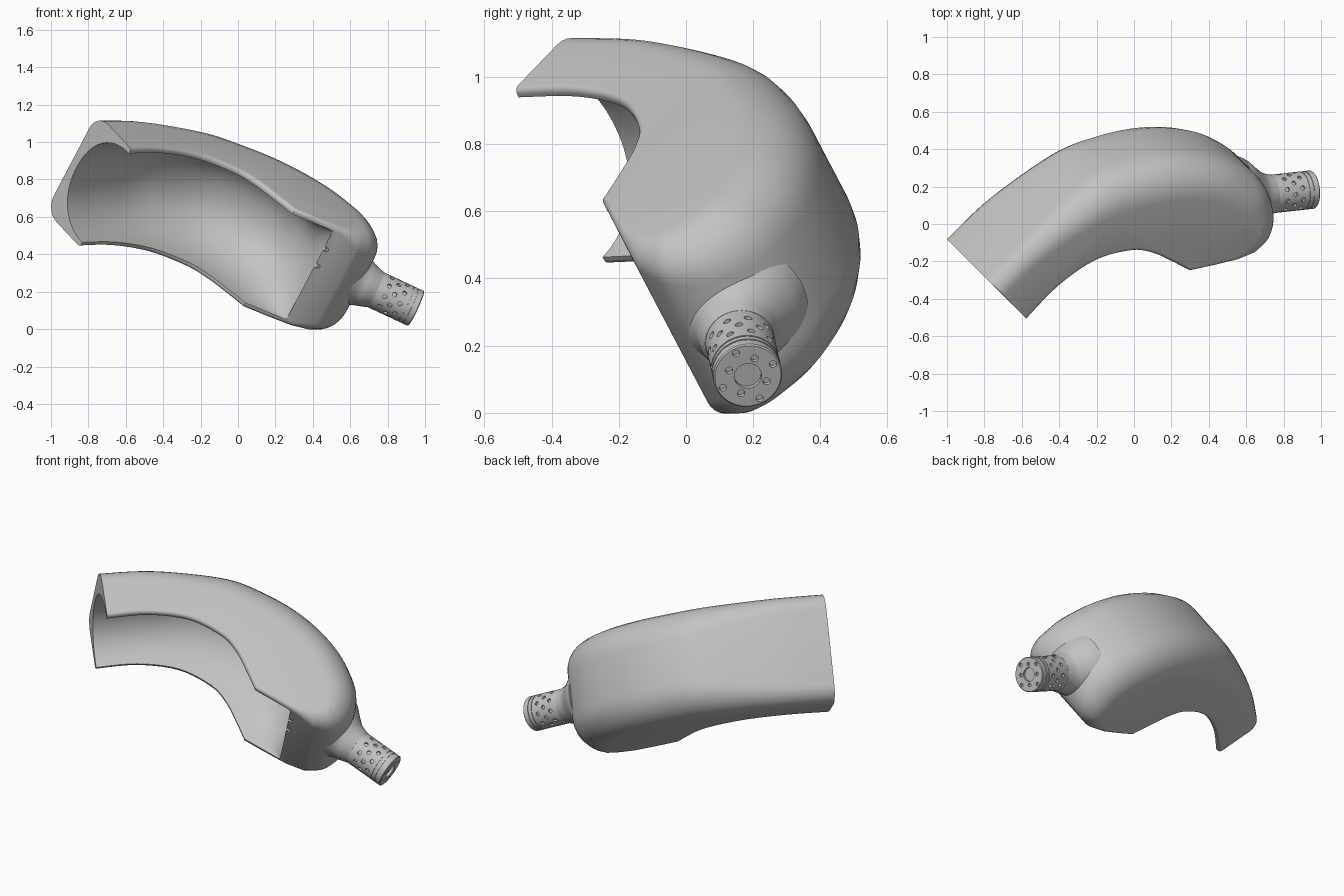
import bpy, bmesh
from math import sin, cos, pi, radians, copysign
from mathutils import Vector, Matrix

if "Cube" in bpy.data.objects:
    bpy.data.objects.remove(bpy.data.objects["Cube"])

gray = bpy.data.materials.new("plain_gray")
gray.use_nodes = True
gray.diffuse_color = (0.55, 0.55, 0.55, 1)
gray.node_tree.nodes["Principled BSDF"].inputs["Base Color"].default_value = gray.diffuse_color

# Tilted frame: bend plane is local XY, width runs along local Z
ax = Vector((1, 1, 0)).normalized()
az = Vector((0.42, -0.42, 0.8)).normalized()
ay = az.cross(ax)
FRAME = Matrix((ax, ay, az)).transposed().to_4x4()
MID, HALF = 0.422, 0.326
BOSS_AXIS = Vector((1, -1, 0)).normalized()
BOSS_UP = Vector((0, 0, 1))
BOSS_SIDE = BOSS_UP.cross(BOSS_AXIS)


def smooth_path(points, steps):
    """Catmull-Rom curve through the points."""
    p = [Vector(q) for q in points]
    p = [p[0]] + p + [p[-1]]
    out = []
    for a, b, c, d in zip(p, p[1:], p[2:], p[3:]):
        for i in range(steps):
            t = i / steps
            out.append(0.5 * (2 * b + (c - a) * t + (2 * a - 5 * b + 4 * c - d) * t ** 2
                              + (3 * b - a - 3 * c + d) * t ** 3))
    return out + [p[-1]]


def finish(name, bm):
    bmesh.ops.recalc_face_normals(bm, faces=bm.faces)
    mesh = bpy.data.meshes.new(name)
    bm.to_mesh(mesh)
    bm.free()
    mesh.materials.append(gray)
    ob = bpy.data.objects.new(name, mesh)
    ob.matrix_world = FRAME
    bpy.context.collection.objects.link(ob)
    return ob


def loft(name, rings):
    """Closed skin through equal rings of points, capped at both ends."""
    bm = bmesh.new()
    rows = [[bm.verts.new(p) for p in ring] for ring in rings]
    n = len(rows[0])
    for r, s in zip(rows, rows[1:]):
        for i in range(n):
            j = (i + 1) % n
            bm.faces.new((r[i], r[j], s[j], s[i]))
    bm.faces.new(rows[0])
    bm.faces.new(rows[-1])
    return finish(name, bm)


def pegs(name, items):
    """Short cylinders used as hole cutters: centre, direction, radius, depth."""
    bm = bmesh.new()
    for centre, direction, radius, depth in items:
        rot = direction.to_track_quat('Z', 'Y').to_matrix().to_4x4()
        bmesh.ops.create_cone(bm, cap_ends=True, segments=16, radius1=radius, radius2=radius,
                              depth=depth * 2, matrix=Matrix.Translation(centre) @ rot)
    return finish(name, bm)


def cut(target, cutter):
    cutter.hide_render = True
    bpy.context.view_layer.objects.active = target
    mod = target.modifiers.new("cut", 'BOOLEAN')
    mod.operation, mod.solver, mod.object = 'DIFFERENCE', 'EXACT', cutter
    bpy.ops.object.modifier_apply(modifier=mod.name)
    bpy.data.objects.remove(cutter)


def soften(ob, angle):
    bpy.ops.object.select_all(action='DESELECT')
    ob.select_set(True)
    bpy.context.view_layer.objects.active = ob
    bpy.ops.object.shade_smooth_by_angle(angle=radians(angle))


# Shell outline: x, y, edge rounding radius
outer = smooth_path([(-.764, .93, .1), (-.5, .93, .11), (-.25, .905, .14), (0, .86, .18),
                     (.17, .78, .2), (.35, .645, .2), (.49, .49, .2), (.59, .32, .2),
                     (.638, .16, .2), (.645, .04, .19), (.615, -.07, .18), (.55, -.16, .15),
                     (.455, -.205, .12), (.345, -.185, .08)], 4)
flap = [Vector((.255, -.112, .03)), Vector((.145, -.023, .02))]
lip = flap + smooth_path([(.035, .065, .02), (.0, .2, .02), (-.04, .325, .02), (-.11, .435, .02),
                          (-.283, .558, .02), (-.52, .612, .02), (-.764, .608, .02)], 5)

outline = []
for path in (outer, lip):
    for i, p in enumerate(path):
        t = path[min(i + 1, len(path) - 1)] - path[max(i - 1, 0)]
        inward = Vector((t.y, -t.x, 0)).normalized()
        outline.append((Vector((p.x, p.y, MID)), inward, p.z))

# Shell body: outline stacked across the width with rounded rims
STEPS = 7
levels = [(side, i / STEPS * pi / 2) for side, order in ((-1, range(STEPS, -1, -1)), (1, range(STEPS + 1)))
          for i in order]
rings = [[p + n * r * (1 - cos(a)) + Vector((0, 0, side * (HALF - r + r * sin(a))))
          for p, n, r in outline] for side, a in levels]
shell = loft("curved_shell", rings)

# Channel cut along the inside of the bend, ramping out at the flap: lip point, deepest point
channel = smooth_path([(-.9, .608, -.9, .882), (-.764, .608, -.764, .882), (-.52, .612, -.5, .885),
                       (-.283, .558, -.2, .86), (-.11, .435, .1, .73), (-.04, .325, .28, .51),
                       (.0, .2, .345, .29), (.035, .065, .325, .12), (.13, -.01, .285, .0),
                       (.215, -.085, .25, -.085)], 5)
rings = []
for s in channel:
    base = Vector((s[0], s[1], MID))
    deep = Vector((s[2], s[3], MID)) - base
    back = base - deep.normalized() * 0.1
    width = Vector((0, 0, 0.296))
    arc = []
    for i in range(25):
        a = (i / 24 - .5) * pi
        across = copysign(abs(sin(a)) ** .92, a)
        arc.append(base + deep * max(cos(a), 0) ** .92 + width * across)
    rings.append([back - width] + arc + [back + width])
cut(shell, loft("channel_cutter", rings))

# Two screw holes on the ramp beside the flap edge
cut(shell, pegs("screw_cutter", [(Vector((.24, -.09, z)), Vector((1, 0, 0)), .013, .025) for z in (.6, .49)]))
soften(shell, 32)


# Neck and connector turned around the boss axis
def on_axis(s):
    return Vector((.2165, .2165, .412)) + BOSS_AXIS * s


def radial(a):
    return BOSS_UP * cos(a) + BOSS_SIDE * sin(a)


def turn(name, profile, sides=64):
    """Rings from distance, radius and sideways shift."""
    return loft(name, [[on_axis(s) + BOSS_SIDE * shift + radial(2 * pi * i / sides) * r
                        for i in range(sides)] for s, r, shift in profile])


neck = turn("neck", smooth_path([(.4, .2, .025), (.44, .176, .025), (.475, .152, .018), (.505, .134, .01),
                                 (.54, .119, 0), (.59, .104, 0)], 4))
soften(neck, 40)

END, RADIUS, GROOVE = .83, .103, .099
connector = turn("connector", [(s, r, 0) for s, r in (
    (.56, RADIUS), (.765, RADIUS), (.765, GROOVE), (.771, GROOVE), (.771, RADIUS), (.79, RADIUS),
    (.79, GROOVE), (.796, GROOVE), (.796, RADIUS), (END - .004, RADIUS), (END, GROOVE))])

# Holes in the end face and around the side
holes = [(on_axis(END), BOSS_AXIS, .041, .015)]
for i in range(8):
    r = .06 if i % 2 else .083
    holes.append((on_axis(END) + radial(2 * pi * i / 8) * r, BOSS_AXIS, .011, .015))
for s, turn_by in ((.64, 0), (.685, .5), (.73, 0)):
    for i in range(10):
        d = radial(2 * pi * (i + turn_by) / 10)
        holes.append((on_axis(s) + d * RADIUS, d, .012, .012))
cut(connector, pegs("hole_cutter", holes))
soften(connector, 30)
